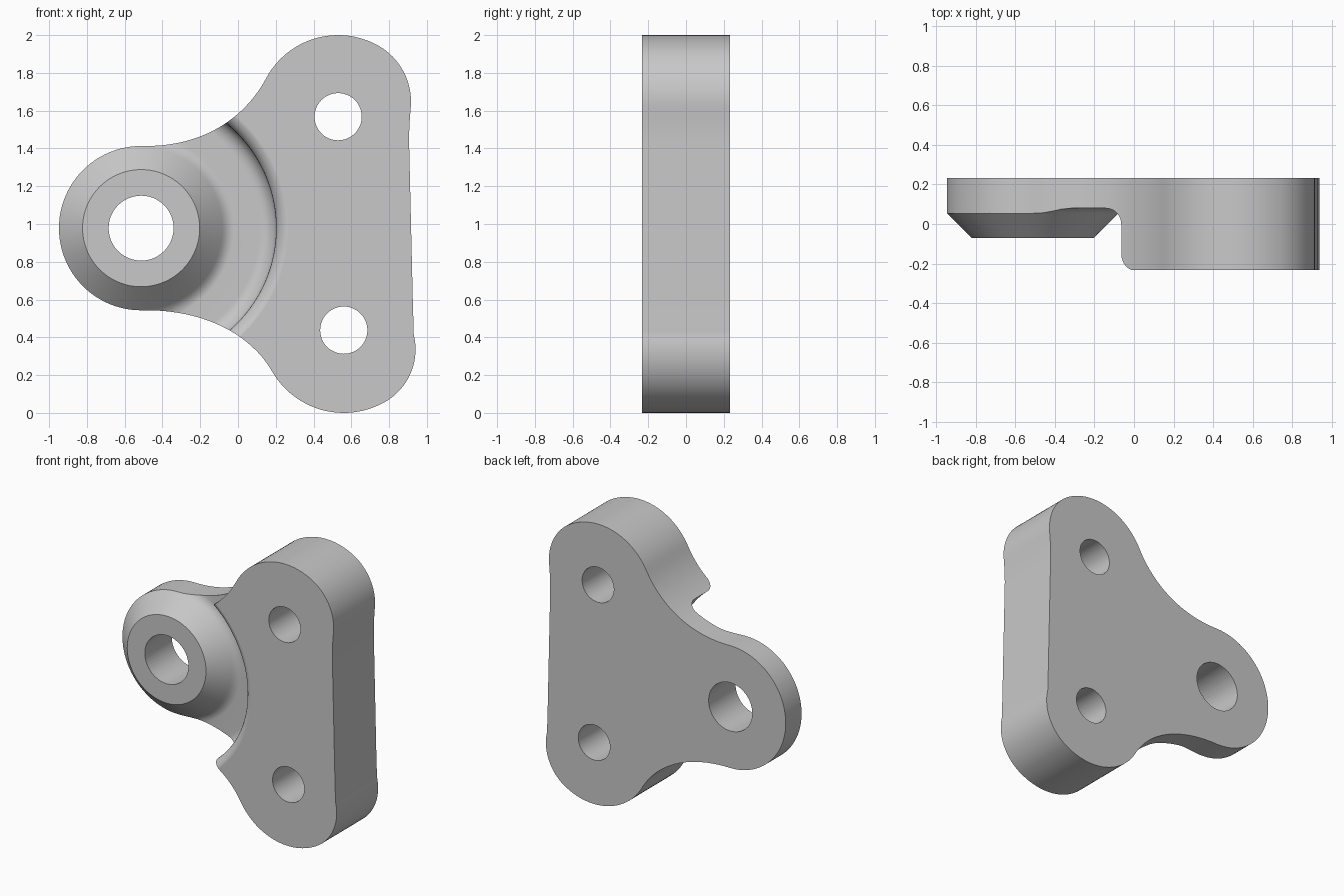
import bpy, bmesh, math
from mathutils import Vector
from mathutils.geometry import interpolate_bezier

cube = bpy.data.objects.get("Cube")
if cube:
    bpy.data.objects.remove(cube)

HALF = 0.233                      # half of the plate thickness
PIVOT = (-0.513, 0.978)           # axis of the boss
HOLES = [(PIVOT, 0.172), ((0.53, 1.568), 0.125), ((0.56, 0.438), 0.125)]

grey = bpy.data.materials.new("plain grey")
grey.use_nodes = True
colour = (0.58, 0.58, 0.58, 1)
grey.diffuse_color = colour
grey.node_tree.nodes["Principled BSDF"].inputs["Base Color"].default_value = colour


def arc(centre, radius, start, end, steps):
    angles = [math.radians(start + (end - start) * i / steps) for i in range(steps + 1)]
    return [(centre[0] + radius * math.cos(a), centre[1] + radius * math.sin(a)) for a in angles]


def curve(p0, h0, h1, p1, steps=20):
    pts = interpolate_bezier(*[Vector((*p, 0)) for p in (p0, h0, h1, p1)], steps)
    return [(p.x, p.y) for p in pts][1:-1]


def make_object(name, bm):
    bmesh.ops.recalc_face_normals(bm, faces=bm.faces)
    mesh = bpy.data.meshes.new(name)
    bm.to_mesh(mesh)
    bm.free()
    mesh.materials.append(grey)
    obj = bpy.data.objects.new(name, mesh)
    bpy.context.collection.objects.link(obj)
    return obj


def prism(name, outline, half):
    bm = bmesh.new()
    face = bm.faces.new([bm.verts.new((x, -half, z)) for x, z in outline])
    new = bmesh.ops.extrude_face_region(bm, geom=[face])["geom"]
    moved = [v for v in new if isinstance(v, bmesh.types.BMVert)]
    bmesh.ops.translate(bm, verts=moved, vec=(0, 2 * half, 0))
    return make_object(name, bm)


def lathe(name, profile, centre, steps):
    bm = bmesh.new()
    axis = Vector((centre[0], 0, centre[1]))
    verts = [bm.verts.new((centre[0] + r, y, centre[1])) for r, y in profile]
    edges = [bm.edges.new(pair) for pair in zip(verts, verts[1:])]
    bmesh.ops.spin(bm, geom=verts + edges, cent=axis, axis=(0, 1, 0),
                   angle=math.tau, steps=steps, use_duplicate=False)
    bmesh.ops.remove_doubles(bm, verts=bm.verts, dist=0.0001)
    return make_object(name, bm)


def cut(obj, cutter):
    cutter.hide_render = True
    mod = obj.modifiers.new("cut", "BOOLEAN")
    mod.operation = "DIFFERENCE"
    mod.solver = "EXACT"
    mod.object = cutter
    bpy.context.view_layer.objects.active = obj
    bpy.ops.object.modifier_apply(modifier=mod.name)
    bpy.data.objects.remove(cutter)


# Three-lobed outline, clockwise from the bottom of the boss lobe
boss = arc(PIVOT, 0.435, 270, 90, 48)
upper = arc(HOLES[1][0], 0.432, 152, 60, 24) + arc((0.576, 1.648), 0.34, 60, -4, 16)[1:]
lower = arc((0.62, 0.336), 0.32, 14, -60, 18) + arc(HOLES[2][0], 0.438, -60, -152, 24)[1:]
outline = boss
outline += curve(boss[-1], (-0.2, 1.405), (0.03, 1.55), upper[0])
outline += upper
outline += curve(upper[-1], (0.907, 1.53), (0.905, 1.48), (0.906, 1.42), 8) + [(0.906, 1.42)]
outline += [(0.926, 0.57)]
outline += curve((0.926, 0.57), (0.927, 0.53), (0.93, 0.46), lower[0], 8)
outline += lower
outline += curve(lower[-1], (0.05, 0.43), (-0.2, 0.55), boss[0])
bracket = prism("bracket_plate", outline, HALF)

# Round recess that leaves the conical boss and the filleted shoulder
profile = [(0, -0.07), (0.31, -0.07), (0.43, 0.05), (0.445, 0.063), (0.465, 0.075), (0.49, 0.08)]
profile += arc((0.63, -0.005), 0.085, 90, 0, 8)
profile += arc((0.797, -0.153), 0.082, 180, 270, 8)
profile += [(0.797, -0.35), (0, -0.35)]
cut(bracket, lathe("recess_cutter", profile, PIVOT, 128))

# Bolt holes
for centre, radius in HOLES:
    cut(bracket, prism("hole_cutter", arc(centre, radius, 0, 360, 48)[:-1], 0.5))

# Smooth curved walls, flat faces kept flat
bpy.ops.object.select_all(action="DESELECT")
bracket.select_set(True)
bpy.context.view_layer.objects.active = bracket
bpy.ops.object.shade_smooth_by_angle(angle=math.radians(28))
weighted = bracket.modifiers.new("weighted normals", "WEIGHTED_NORMAL")
weighted.keep_sharp = True
